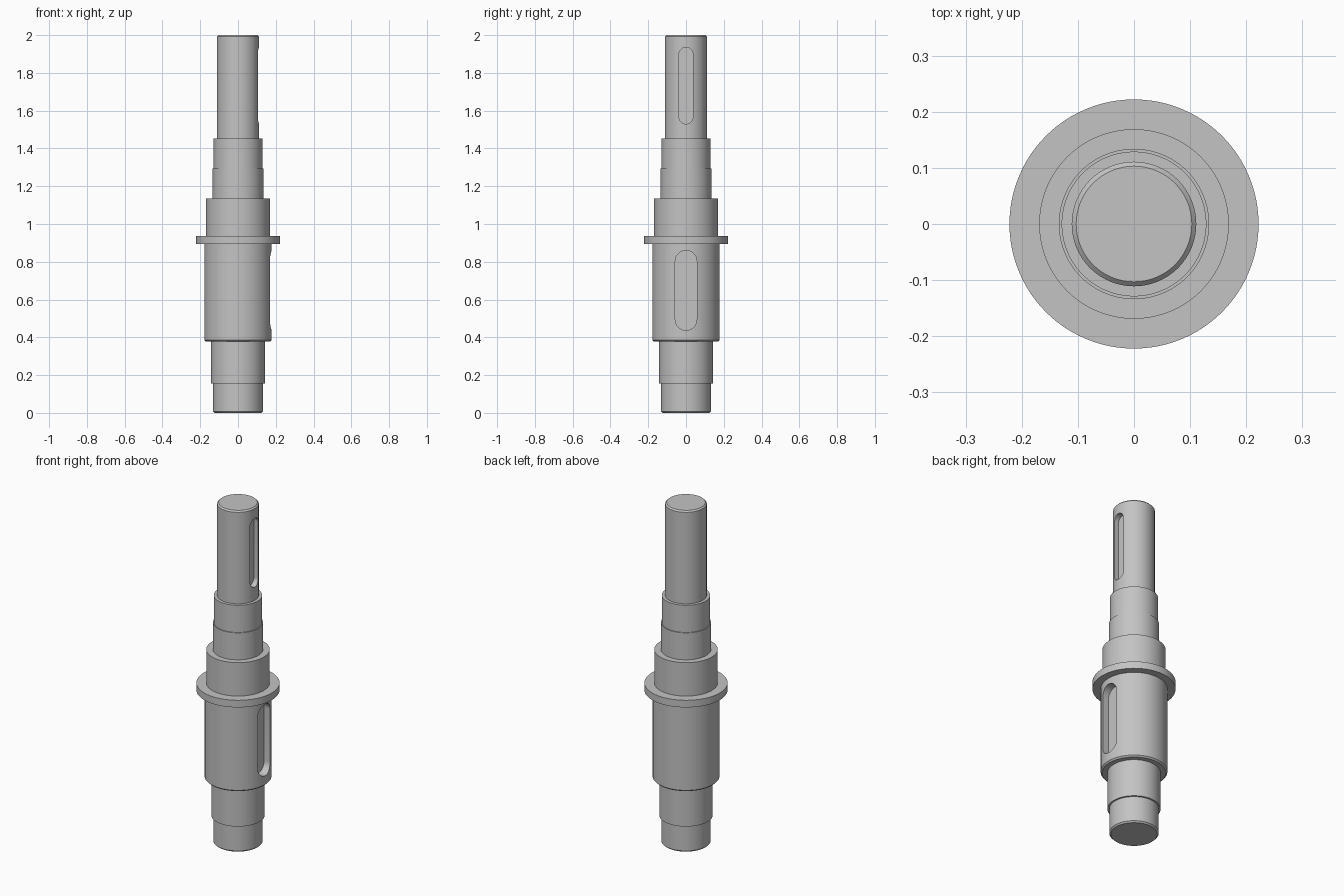
import bpy
import bmesh
import math

default_cube = bpy.data.objects.get("Cube")
if default_cube:
    bpy.data.objects.remove(default_cube, do_unlink=True)

# One steel colour for the whole shaft
steel = bpy.data.materials.new("grey_steel")
steel.use_nodes = True
colour = (0.55, 0.55, 0.55, 1)
steel.diffuse_color = colour
steel.node_tree.nodes["Principled BSDF"].inputs["Base Color"].default_value = colour


def finish(bm, name):
    """Turn a bmesh into a named steel object."""
    bmesh.ops.recalc_face_normals(bm, faces=bm.faces)
    mesh = bpy.data.meshes.new(name)
    bm.to_mesh(mesh)
    bm.free()
    mesh.materials.append(steel)
    obj = bpy.data.objects.new(name, mesh)
    bpy.context.collection.objects.link(obj)
    return obj


def lathe(name, profile, segments=96):
    """Revolve a (radius, height) profile around z and cap both ends."""
    bm = bmesh.new()
    rings = []
    for r, z in profile:
        angles = [2 * math.pi * i / segments for i in range(segments)]
        rings.append([bm.verts.new((r * math.cos(a), r * math.sin(a), z)) for a in angles])
    for low, high in zip(rings, rings[1:]):
        for i in range(segments):
            j = (i + 1) % segments
            bm.faces.new((low[i], low[j], high[j], high[i]))
    bm.faces.new(rings[0][::-1])
    bm.faces.new(rings[-1])
    return finish(bm, name)


def keyway_cutter(name, half_width, bottom, top, floor, steps=16):
    """Round-ended prism that reaches outward along +x from the slot floor."""
    outline = []
    for centre, start in ((top - half_width, 0), (bottom + half_width, math.pi)):
        for i in range(steps + 1):
            a = start + math.pi * i / steps
            outline.append((half_width * math.cos(a), centre + half_width * math.sin(a)))
    bm = bmesh.new()
    base = bm.faces.new([bm.verts.new((floor, y, z)) for y, z in outline])
    extruded = bmesh.ops.extrude_face_region(bm, geom=[base])["geom"]
    moved = [v for v in extruded if isinstance(v, bmesh.types.BMVert)]
    bmesh.ops.translate(bm, verts=moved, vec=(0.2, 0, 0))
    cutter = finish(bm, name)
    cutter.hide_render = True
    return cutter


# Journals, body, collar and output end, with chamfers on the outer edges
shaft = lathe("stepped_shaft", [
    (0.124, 0), (0.132, 0.008), (0.132, 0.156),
    (0.142, 0.156), (0.142, 0.378),
    (0.17, 0.378), (0.178, 0.386), (0.178, 0.895),
    (0.222, 0.895), (0.222, 0.937),
    (0.169, 0.937), (0.169, 1.134),
    (0.134, 1.134), (0.134, 1.293),
    (0.129, 1.293), (0.129, 1.453),
    (0.111, 1.453), (0.111, 1.992), (0.103, 2),
])

# Keyways in the output end and the body
cutters = [
    keyway_cutter("output_keyway_cutter", 0.037, 1.53, 1.935, 0.078),
    keyway_cutter("body_keyway_cutter", 0.057, 0.437, 0.86, 0.131),
]
bpy.context.view_layer.objects.active = shaft
for cutter in cutters:
    cut = shaft.modifiers.new(cutter.name, "BOOLEAN")
    cut.operation = "DIFFERENCE"
    cut.solver = "EXACT"
    cut.object = cutter
    bpy.ops.object.modifier_apply(modifier=cut.name)
for cutter in cutters:
    bpy.data.objects.remove(cutter, do_unlink=True)

# Smooth round walls, crisp shoulders and slot edges
bpy.ops.object.select_all(action="DESELECT")
shaft.select_set(True)
bpy.ops.object.shade_smooth_by_angle(angle=math.radians(30))
